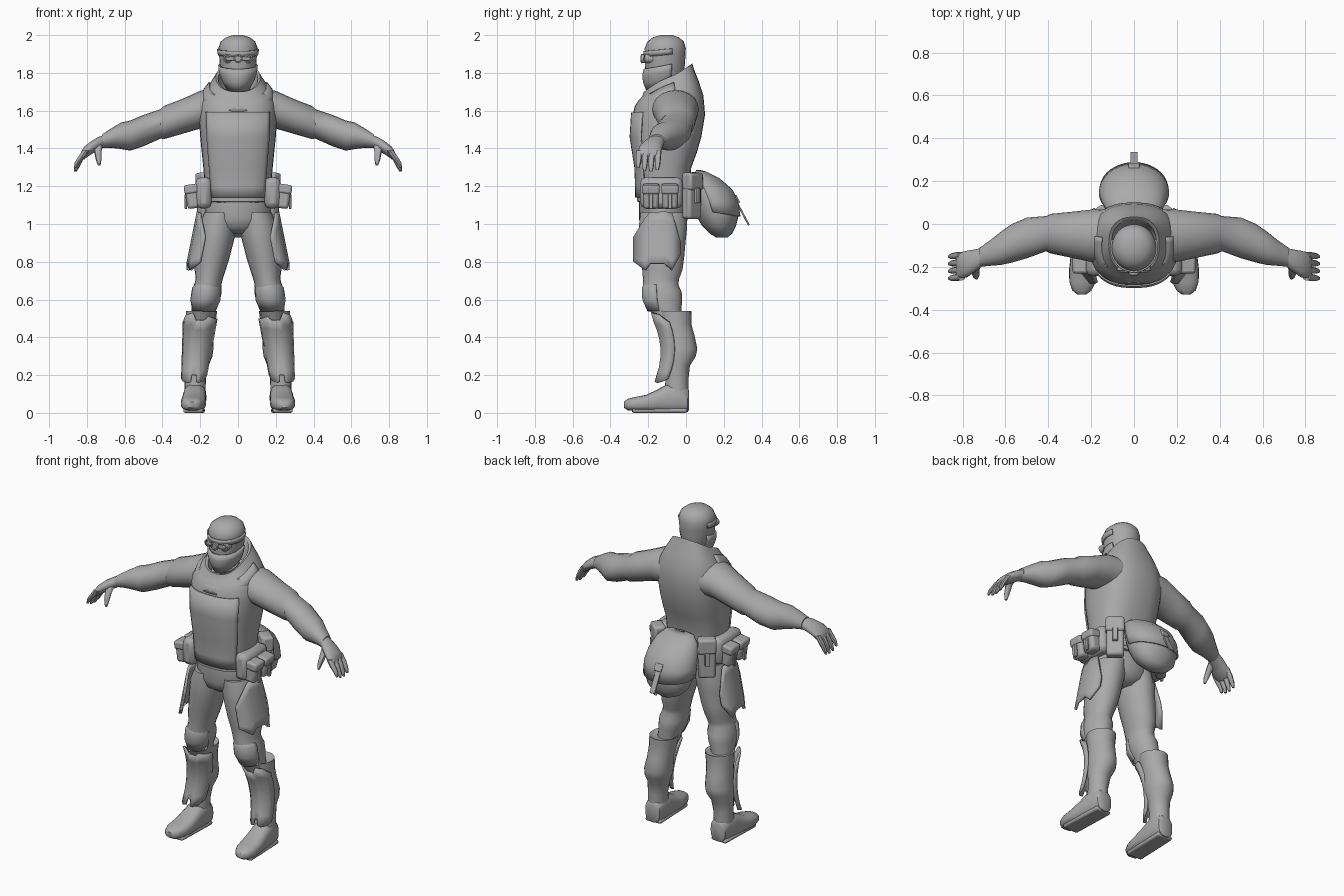
import bpy, bmesh, math
from mathutils import Matrix, Vector

GREY = bpy.data.materials.new("plain grey")
GREY.diffuse_color = (0.4, 0.4, 0.4, 1)


def finish(name, bm, mirror=False, thick=0, bevel=0, angle=45):
    bmesh.ops.recalc_face_normals(bm, faces=bm.faces)
    me = bpy.data.meshes.new(name)
    bm.to_mesh(me)
    bm.free()
    me.materials.append(GREY)
    ob = bpy.data.objects.new(name, me)
    bpy.context.collection.objects.link(ob)
    bpy.ops.object.select_all(action='DESELECT')
    ob.select_set(True)
    bpy.context.view_layer.objects.active = ob
    bpy.ops.object.shade_smooth_by_angle(angle=math.radians(angle))
    if thick:
        m = ob.modifiers.new("thickness", 'SOLIDIFY')
        m.thickness, m.offset = thick, 0
    if bevel:
        m = ob.modifiers.new("rounding", 'BEVEL')
        m.width, m.segments = bevel, 2
    if mirror:
        ob.modifiers.new("mirror", 'MIRROR').use_mirror_merge = False
    return ob


def loft(name, rings, axis='z', n=20, arc=None, power=2.0, mirror=False, thick=0):
    """Skin elliptical rings (x, y, z, r1, r2, tilt); an arc in degrees leaves an open shell."""
    bm = bmesh.new()
    rows = []
    for x, y, z, r1, r2, *tilt in rings:
        row = []
        for i in range(n):
            a = math.radians(arc[0] + (arc[1] - arc[0]) * i / (n - 1)) if arc else math.tau * i / n
            c, s = math.cos(a), math.sin(a)
            u = math.copysign(abs(c) ** (2 / power), c) * r1
            v = math.copysign(abs(s) ** (2 / power), s) * r2
            if axis == 'z':
                p = (x + u, y + v, z + (tilt[0] * s if tilt else 0))
            elif axis == 'x':
                p = (x, y + u, z + v)
            else:
                p = (x + u, y, z + v)
            row.append(bm.verts.new(p))
        rows.append(row)
    for a, b in zip(rows, rows[1:]):
        for i in range(n - 1 if arc else n):
            j = (i + 1) % n
            bm.faces.new((a[i], a[j], b[j], b[i]))
    if not arc:
        bm.faces.new(rows[0])
        bm.faces.new(rows[-1])
    return finish(name, bm, mirror, thick)


def plate(name, cols, place, rows=7, thick=0.012):
    """Notched curved plate: columns (c, top, bottom) mapped by place(c, z)."""
    bm = bmesh.new()
    grid = [[bm.verts.new(place(c, t + (b - t) * k / (rows - 1))) for k in range(rows)]
            for c, t, b in cols]
    for a, b in zip(grid, grid[1:]):
        for k in range(rows - 1):
            bm.faces.new((a[k], b[k], b[k + 1], a[k + 1]))
    return finish(name, bm, True, thick)


def box(name, at, size, turn=(0, 0, 0), bevel=0.012, mirror=False):
    bm = bmesh.new()
    m = Matrix.Translation(at)
    for ang, ax in zip(turn, 'XYZ'):
        m = m @ Matrix.Rotation(math.radians(ang), 4, ax)
    bmesh.ops.create_cube(bm, size=1, matrix=m @ Matrix.Diagonal((*size, 1)))
    return finish(name, bm, mirror, bevel=bevel)


# Head, brow band and face wrap
loft("head", [(0, -.10, 1.68, .07, .075), (0, -.115, 1.735, .062, .085), (0, -.115, 1.78, .082, .1),
              (0, -.112, 1.84, .096, .106), (0, -.11, 1.89, .1, .107), (0, -.11, 1.93, .104, .109),
              (0, -.108, 1.965, .092, .097), (0, -.106, 1.988, .064, .07), (0, -.105, 2.0, .025, .03)], n=24)
loft("brow_band", [(0, -.11, 1.895, .103, .11, .01), (0, -.11, 1.925, .108, .113, .01)], n=24,
     arc=(-200, 20), thick=.008)
loft("face_wrap", [(0, -.115, 1.72, .06, .088, .02), (0, -.115, 1.77, .085, .108, .02),
                   (0, -.115, 1.805, .096, .112, .02), (0, -.112, 1.84, .1, .108, .02)], n=24,
     arc=(-200, 20), thick=.01)

# Goggles: three round lenses on a bridge
for i, x in enumerate((-.056, 0, .056)):
    y = -.225 + abs(x) * .35
    loft(f"goggle_{i}", [(x, y + .04, 1.875, .023, .023), (x, y - .012, 1.875, .024, .024),
                         (x, y - .015, 1.875, .017, .017), (x, y - .005, 1.875, .016, .016)], axis='y', n=12)
box("goggle_bridge", (0, -.212, 1.875), (.13, .03, .018), bevel=.004)

# Jacket with raised collar, tilted up toward the back
loft("jacket", [(0, -.12, 1.115, .15, .125), (0, -.12, 1.12, .168, .14), (0, -.12, 1.2, .174, .14),
                (0, -.118, 1.3, .184, .146), (0, -.11, 1.38, .192, .168), (0, -.105, 1.46, .2, .186),
                (0, -.092, 1.57, .208, .193, .01), (0, -.09, 1.65, .2, .182, .03),
                (0, -.092, 1.705, .172, .16, .05), (0, -.094, 1.745, .14, .138, .07),
                (0, -.095, 1.775, .118, .128, .075), (0, -.097, 1.77, .105, .115, .07),
                (0, -.1, 1.69, .085, .09, .03)], n=32, power=2.5)
loft("front_panel", [(0, -.12, 1.14, .172, .146), (0, -.12, 1.2, .178, .146), (0, -.118, 1.3, .188, .152),
                     (0, -.105, 1.46, .204, .19), (0, -.092, 1.6, .208, .195, .01)], n=14,
     arc=(-140, -40), power=2.5, thick=.008)
loft("scarf_fold", [(0, -.095, 1.665, .192, .178, .07), (0, -.095, 1.70, .18, .17, .075),
                    (0, -.095, 1.735, .152, .148, .08)], n=28, arc=(-190, 10), power=2.3, thick=.01)

# Sleeves, cuffs and hands
loft("sleeve", [(.1, -.06, 1.61, .13, .11), (.2, -.055, 1.605, .122, .1), (.3, -.05, 1.568, .106, .092),
                (.39, -.045, 1.538, .092, .088), (.41, -.045, 1.53, .082, .078), (.5, -.065, 1.495, .095, .083),
                (.57, -.09, 1.468, .09, .08), (.62, -.113, 1.467, .078, .07), (.67, -.135, 1.455, .06, .052),
                (.72, -.155, 1.438, .045, .036)], axis='x', mirror=True)
loft("hand", [(.70, -.15, 1.442, .04, .033), (.74, -.17, 1.425, .052, .036), (.78, -.187, 1.402, .062, .036),
              (.815, -.195, 1.375, .062, .034), (.83, -.197, 1.36, .054, .022)], axis='x', n=14, mirror=True)
for i in range(4):
    y, d = -.146 - .034 * i, (0, .008, .004, -.012)[i]
    loft(f"finger_{i}", [(.805, y, 1.39, .018, .016), (.832, y - .002, 1.35, .017, .016),
                         (.85, y - .004, 1.315 - d, .014, .014), (.862, y - .006, 1.285 - d, .007, .008)],
         n=8, mirror=True)
loft("thumb", [(.74, -.185, 1.425, .025, .025), (.742, -.22, 1.385, .02, .02), (.738, -.24, 1.345, .016, .016),
               (.735, -.252, 1.31, .007, .008)], n=8, mirror=True)

# Trousers: hips and folded legs
loft("hips", [(0, -.12, 1.18, .165, .13), (0, -.12, 1.1, .17, .13), (0, -.12, 1.03, .18, .13),
              (0, -.12, .98, .14, .115), (0, -.12, .95, .06, .07)], n=24)
loft("leg", [(.095, -.12, 1.06, .085, .122), (.11, -.122, .98, .102, .128), (.12, -.125, .91, .098, .123),
             (.135, -.125, .82, .09, .115), (.147, -.125, .76, .083, .107), (.152, -.132, .71, .072, .096),
             (.16, -.135, .68, .072, .094), (.165, -.125, .64, .079, .102), (.172, -.12, .59, .076, .1),
             (.18, -.11, .55, .066, .085), (.19, -.09, .48, .06, .07)], mirror=True)
loft("knee_pad", [(.162, -.135, .7, .05, .075), (.166, -.13, .66, .075, .1), (.172, -.127, .6, .078, .1),
                  (.18, -.12, .54, .06, .08)], n=12, arc=(-165, -15), mirror=True, thick=.01)

# Boots
loft("boot_shaft", [(.192, -.07, .525, .06, .065), (.192, -.06, .54, .082, .09), (.198, -.055, .47, .078, .083),
                    (.203, -.045, .41, .074, .09), (.21, -.035, .34, .08, .095), (.213, -.035, .3, .078, .087),
                    (.22, -.045, .25, .064, .066), (.226, -.047, .18, .056, .06), (.228, -.052, .1, .056, .066)],
     mirror=True)
loft("boot_foot", [(.226, .017, .065, .035, .05), (.226, .008, .07, .05, .066), (.227, -.04, .08, .06, .08),
                   (.23, -.1, .076, .061, .076), (.233, -.15, .064, .063, .06), (.236, -.21, .052, .067, .044),
                   (.24, -.27, .047, .062, .037), (.243, -.31, .044, .045, .03), (.244, -.328, .043, .022, .016)],
     axis='y', power=2.6, mirror=True)
box("boot_sole", (.232, -.14, .012), (.105, .29, .024), (0, 0, 2), .01, True)


# Armour plates on shins and thighs
def shin_place(c, z):
    t, a = (z - .34) / .17, math.radians(c)
    return (.217 - .018 * t + (.074 + .013 * t) * math.cos(a),
            -.06 - .04 * t * t + (.07 + .01 * t) * math.sin(a), z)


def thigh_place(y, z):
    return (.212 + (1.06 - z) * .2 - 3 * (y + .13) ** 2, y, z)


plate("shin_guard", [(-180, .50, .2), (-150, .5, .17), (-120, .51, .16), (-104, .49, .165), (-100, .49, .2),
                     (-80, .49, .2), (-76, .49, .165), (-60, .53, .16), (-30, .52, .165), (0, .48, .18)], shin_place)
plate("thigh_plate", [(-.275, .93, .8), (-.215, 1.03, .755), (-.19, 1.06, .79), (-.115, 1.065, .79),
                      (-.075, 1.06, .755), (-.03, .9, .84)], thigh_place, thick=.016)

# Belt and hip pouches
loft("belt", [(0, -.12, 1.14, .176, .142), (0, -.12, 1.19, .18, .145)], n=24, arc=(-30, 210), thick=.012)
box("hip_pouch", (.182, -.13, 1.165), (.085, .225, .165), (0, 0, 0), .03, True)
for i, y in enumerate((-.185, -.085)):
    box(f"small_pouch_{i}", (.24, y, 1.145), (.07, .085, .125), (0, 8, 0), .016, True)
    box(f"small_flap_{i}", (.248, y, 1.185), (.075, .092, .05), (0, 8, 0), .012, True)
    box(f"pouch_strap_{i}", (.276, y, 1.12), (.012, .02, .08), (0, 0, 0), .003, True)
box("rear_pouch", (.165, .03, 1.15), (.1, .06, .245), (0, 0, -40), .014, True)
box("rear_pouch_flap", (.17, .036, 1.225), (.106, .064, .09), (0, 0, -40), .012, True)
box("rear_pouch_clip", (.19, .06, 1.15), (.03, .02, .08), (0, 0, -40), .004, True)

# Large back bag with flap and strap
loft("back_bag", [(0, .19, .928, .04, .03), (0, .185, .95, .09, .06), (0, .175, .99, .13, .09),
                  (0, .165, 1.05, .15, .115), (0, .145, 1.12, .152, .12), (0, .12, 1.18, .142, .115),
                  (0, .085, 1.235, .12, .085), (0, .06, 1.265, .085, .045), (0, .055, 1.275, .04, .02)], n=24)
loft("bag_flap", [(0, .162, 1.06, .156, .122, -.02), (0, .145, 1.12, .159, .127), (0, .12, 1.18, .149, .122),
                  (0, .085, 1.238, .127, .09), (0, .06, 1.272, .09, .048), (0, .055, 1.282, .03, .015)],
     n=22, arc=(-10, 190), thick=.01)
box("bag_strap", (0, .282, 1.09), (.035, .01, .22), (28, 0, 0), .003)
box("bag_buckle", (0, .268, 1.13), (.05, .02, .045), (28, 0, 0), .005)
